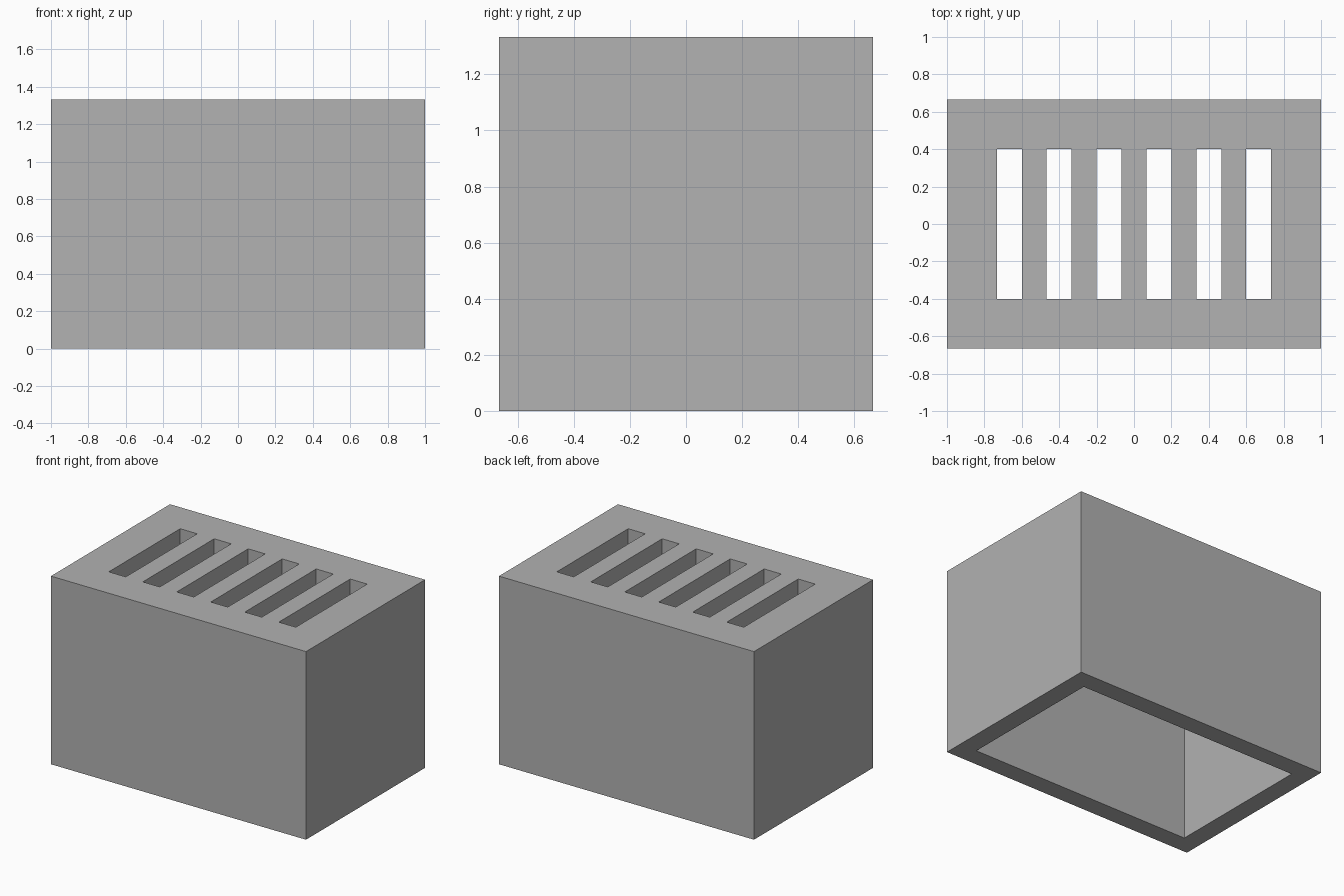
import bpy
import bmesh

cube = bpy.data.objects.get("Cube")
if cube:
    bpy.data.objects.remove(cube, do_unlink=True)

U = 2 / 30            # base unit: the block is 30 x 20 x 20 units
WALL = 2 * U
LENGTH, DEPTH, HEIGHT = 30 * U, 20 * U, 20 * U
SLOTS, SLOT_W, SLOT_D, PITCH = 6, 2 * U, 12 * U, 4 * U

grey = bpy.data.materials.new("plain grey")
grey.use_nodes = True
colour = (0.445, 0.445, 0.445, 1)
grey.diffuse_color = colour
grey.node_tree.nodes["Principled BSDF"].inputs["Base Color"].default_value = colour


def mirrored(inner, outer):
    """Symmetric list of cut positions."""
    return [-outer, -inner, inner, outer]


# Grid lines: outer faces, inner walls and slot edges
slot_edges = [(i - (SLOTS - 1) / 2) * PITCH + s * SLOT_W / 2
              for i in range(SLOTS) for s in (-1, 1)]
xs = sorted(mirrored(LENGTH / 2 - WALL, LENGTH / 2) + slot_edges)
ys = sorted(mirrored(DEPTH / 2 - WALL, DEPTH / 2) + [-SLOT_D / 2, SLOT_D / 2])
zs = [0, HEIGHT - WALL, HEIGHT]


def solid(i, j, k):
    """True where the block has material: rim walls, or lid outside the slots."""
    if not (0 <= i < len(xs) - 1 and 0 <= j < len(ys) - 1 and 0 <= k < 2):
        return False
    x, y = (xs[i] + xs[i + 1]) / 2, (ys[j] + ys[j + 1]) / 2
    if k == 0:
        return abs(x) > LENGTH / 2 - WALL or abs(y) > DEPTH / 2 - WALL
    in_slot = any(a < x < b for a, b in zip(slot_edges[::2], slot_edges[1::2]))
    return not (in_slot and abs(y) < SLOT_D / 2)


# Hollow block with open base and slotted lid: skin the solid cells
bm = bmesh.new()
verts = {}


def corner(c):
    if c not in verts:
        verts[c] = bm.verts.new((xs[c[0]], ys[c[1]], zs[c[2]]))
    return verts[c]


for i in range(len(xs) - 1):
    for j in range(len(ys) - 1):
        for k in range(2):
            if not solid(i, j, k):
                continue
            for axis in range(3):
                for side in (0, 1):
                    near = [i, j, k]
                    near[axis] += 2 * side - 1
                    if solid(*near):
                        continue
                    loop = []
                    for p, q in ((0, 0), (1, 0), (1, 1), (0, 1)):
                        c = [i, j, k]
                        c[axis] += side
                        c[(axis + 1) % 3] += p
                        c[(axis + 2) % 3] += q
                        loop.append(corner(tuple(c)))
                    bm.faces.new(loop if side else loop[::-1])

# Merge flat areas into clean faces
bmesh.ops.dissolve_limit(bm, angle_limit=0.01, verts=bm.verts[:], edges=bm.edges[:])

mesh = bpy.data.meshes.new("slotted_block")
bm.to_mesh(mesh)
bm.free()
mesh.materials.append(grey)
block = bpy.data.objects.new("slotted_block", mesh)
bpy.context.scene.collection.objects.link(block)
